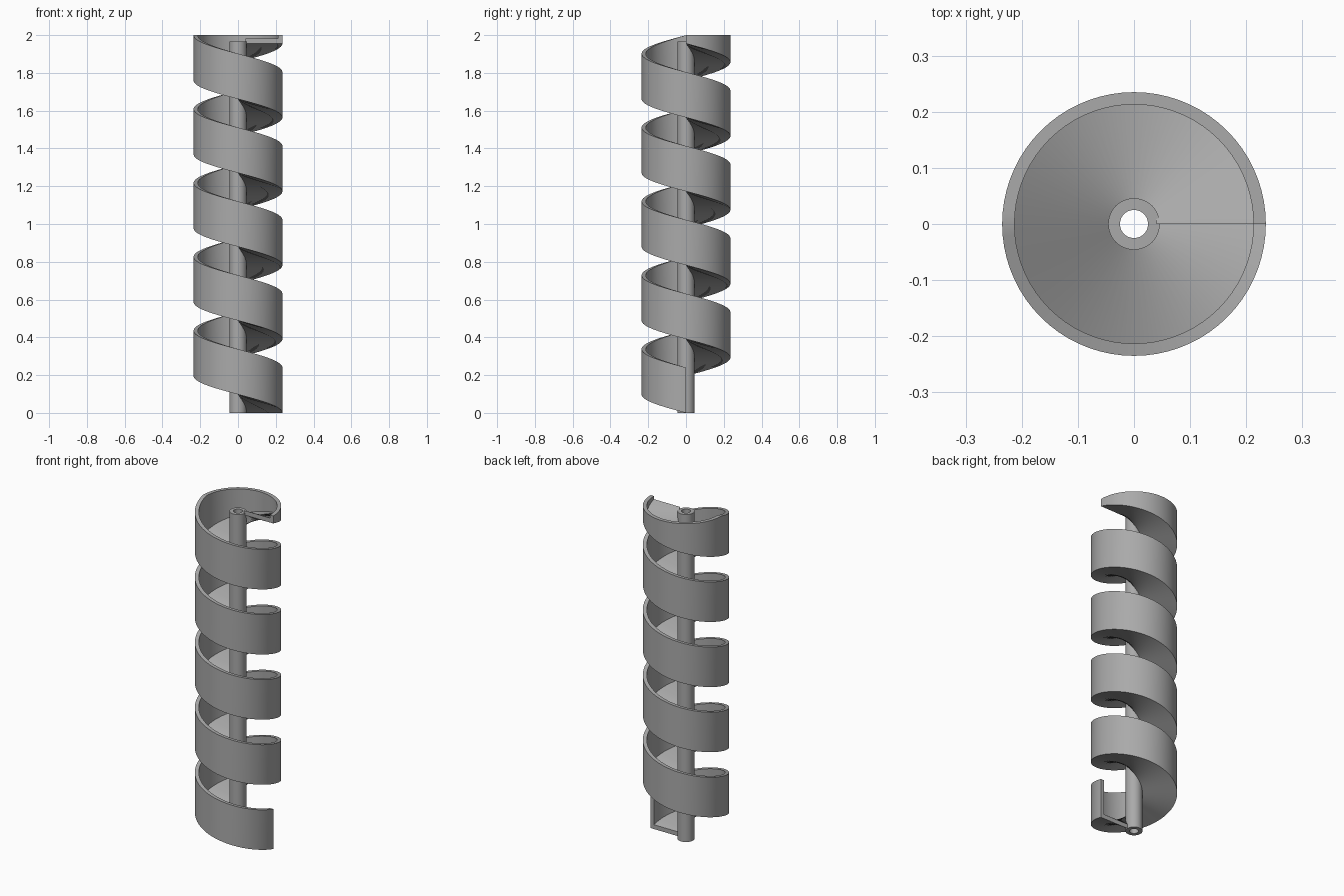
import bpy, bmesh, math

cube = bpy.data.objects.get("Cube")
if cube:
    bpy.data.objects.remove(cube)

TOP = 2.0
TURNS, STEPS, PITCH = 5, 72, 0.391
POST_R, BORE_R = 0.046, 0.025
WALL_R, WALL_IN = 0.235, 0.213
WALL_H, FLOOR_T = 0.24, 0.026

grey = bpy.data.materials.new("mid grey")
grey.use_nodes = True
colour = (0.4, 0.4, 0.4, 1)
grey.diffuse_color = colour
grey.node_tree.nodes["Principled BSDF"].inputs["Base Color"].default_value = colour


def loft(name, sections, closed):
    """Skin a row of (radius, angle, height) sections into a solid."""
    bm = bmesh.new()
    rings = [[bm.verts.new((r * math.cos(a), r * math.sin(a), z)) for r, a, z in s]
             for s in sections]
    n = len(rings[0])
    pairs = list(zip(rings, rings[1:]))
    if closed:
        pairs.append((rings[-1], rings[0]))
    else:
        bm.faces.new(rings[0])
        bm.faces.new(rings[-1])
    for a, b in pairs:
        for i in range(n):
            j = (i + 1) % n
            bm.faces.new((a[i], a[j], b[j], b[i]))
    bmesh.ops.recalc_face_normals(bm, faces=bm.faces)
    mesh = bpy.data.meshes.new(name)
    bm.to_mesh(mesh)
    bm.free()
    mesh.materials.append(grey)
    obj = bpy.data.objects.new(name, mesh)
    bpy.context.collection.objects.link(obj)
    bpy.ops.object.select_all(action='DESELECT')
    obj.select_set(True)
    bpy.context.view_layer.objects.active = obj
    bpy.ops.object.shade_smooth_by_angle(angle=math.radians(30))
    return obj


# Spiral chute: L-shaped section of floor and outer wall, trimmed level at the top
chute = []
for i in range(TURNS * STEPS + 1):
    a = -math.tau * i / STEPS
    z = PITCH * i / STEPS
    rim = min(z + WALL_H, TOP)
    profile = [(POST_R - 0.006, z), (WALL_R, z), (WALL_R, rim), (WALL_IN, rim),
               (WALL_IN, z + FLOOR_T), (POST_R - 0.006, z + FLOOR_T)]
    chute.append([(r, a, h) for r, h in profile])
loft("spiral_chute", chute, False)

# Hollow central post
post_top = TURNS * PITCH + 0.012
post = [[(r, math.tau * i / 48, h) for r, h in
         ((BORE_R, 0), (POST_R, 0), (POST_R, post_top), (BORE_R, post_top))]
        for i in range(48)]
loft("centre_post", post, True)
